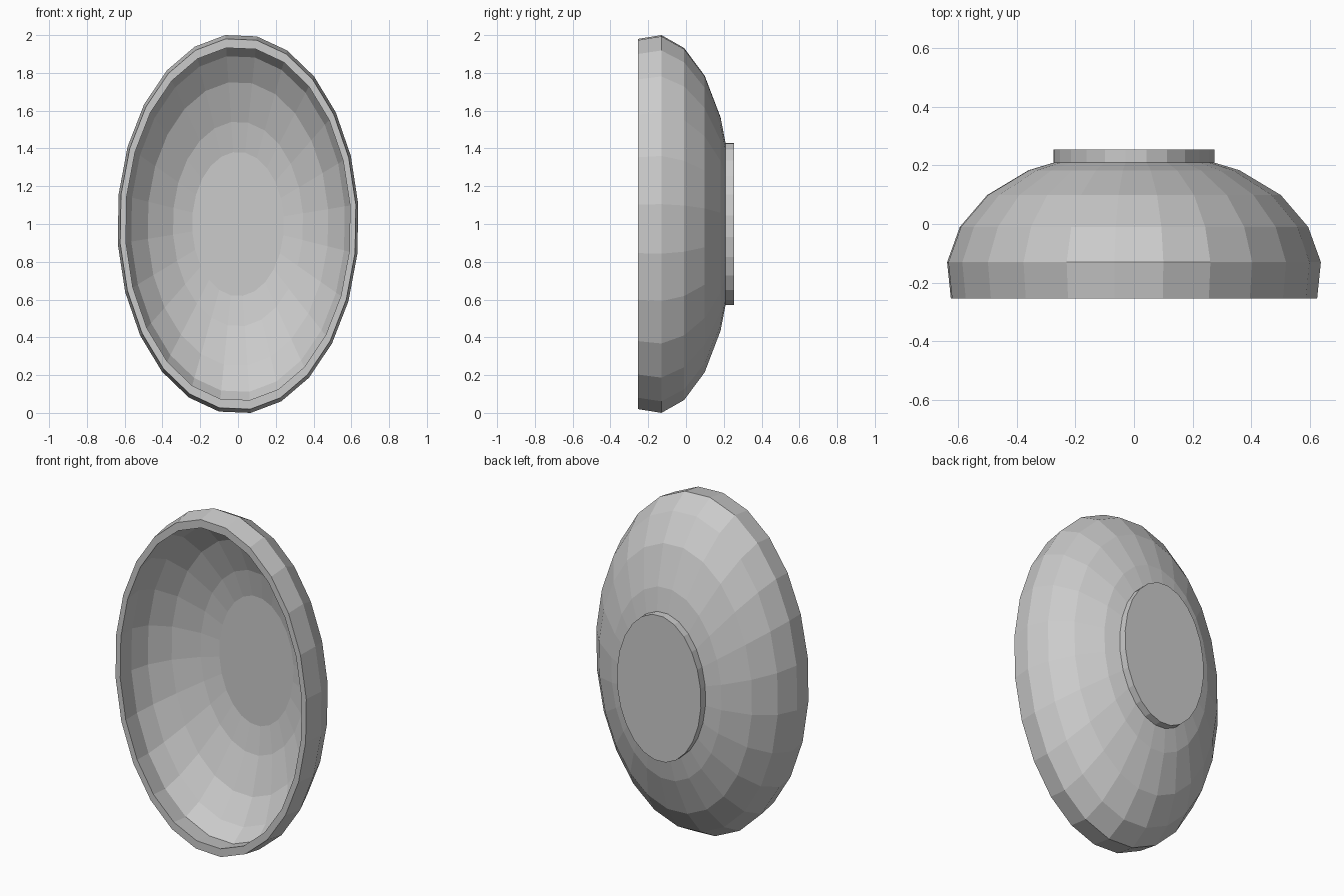
import bpy, bmesh
from math import sin, cos, radians

if "Cube" in bpy.data.objects:
    bpy.data.objects.remove(bpy.data.objects["Cube"])

SIDES = 24
START = 9          # angular offset of the facets, degrees
R_TALL, R_WIDE = 1.0055, 0.64


def lathe(name, profile):
    """Spin (radius, y) points round an oval section; end rings become caps."""
    bm = bmesh.new()
    rings = []
    for r, y in profile:
        ring = []
        for i in range(SIDES):
            a = radians(START + i * 360 / SIDES)
            ring.append(bm.verts.new((R_WIDE * r * sin(a), y, 1 + R_TALL * r * cos(a))))
        rings.append(ring)
    for a, b in zip(rings, rings[1:]):
        for i in range(SIDES):
            j = (i + 1) % SIDES
            bm.faces.new((a[i], a[j], b[j], b[i]))
    bm.faces.new(rings[0])
    bm.faces.new(rings[-1])
    bmesh.ops.recalc_face_normals(bm, faces=bm.faces)
    mesh = bpy.data.meshes.new(name)
    bm.to_mesh(mesh)
    bm.free()
    obj = bpy.data.objects.new(name, mesh)
    bpy.context.collection.objects.link(obj)
    return obj


# Oval bowl: foot, outer wall, flat rim, undercut inner wall, flat floor
lathe("oval_bowl", [
    (0.43, 0.253), (0.43, 0.209),
    (0.565, 0.183), (0.785, 0.099), (0.932, -0.01), (1.0, -0.13), (0.98, -0.253),
    (0.932, -0.253), (0.948, -0.135), (0.888, -0.035), (0.75, 0.062),
    (0.54, 0.142), (0.38, 0.172),
])
